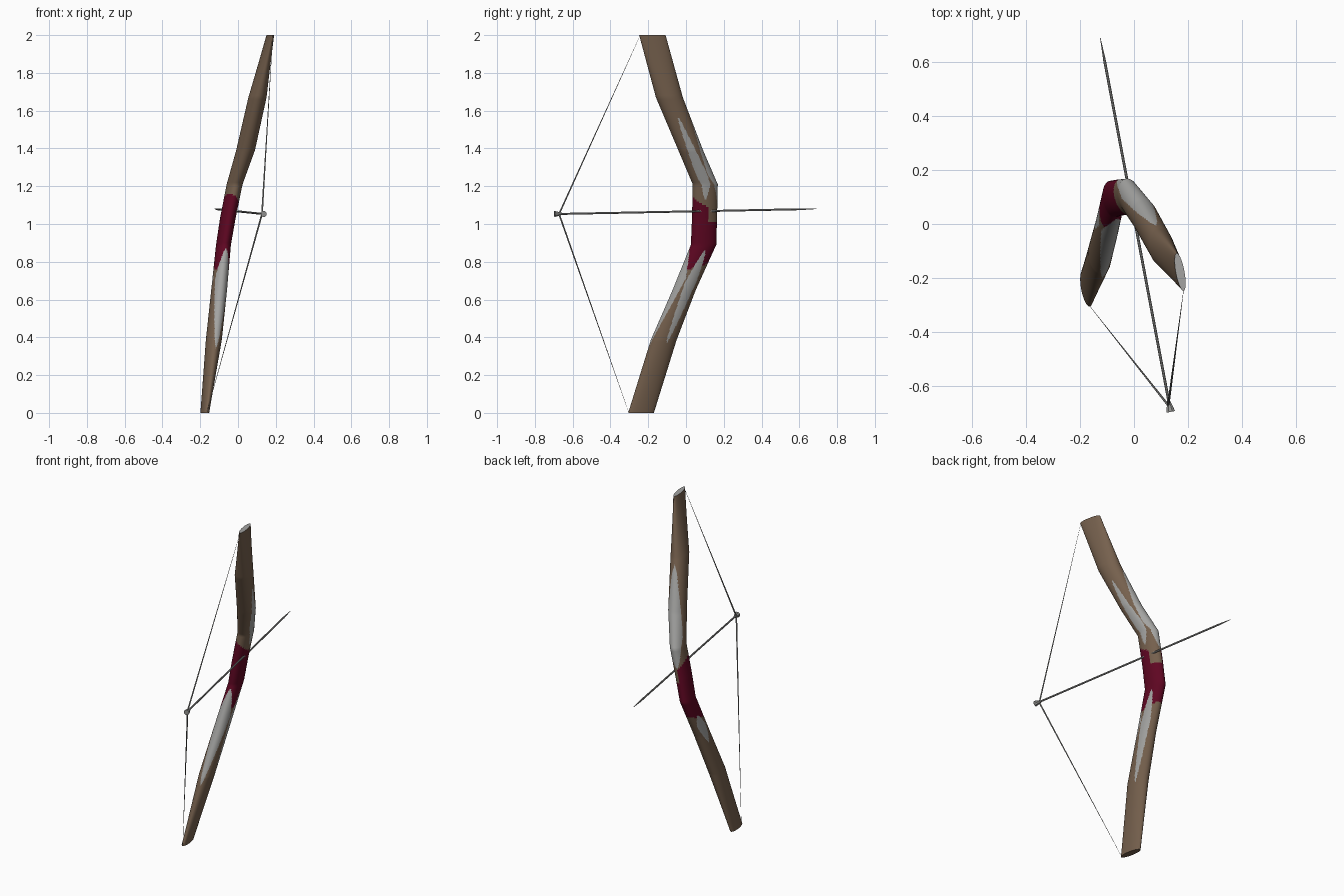
import bpy, bmesh, math
from mathutils import Vector

if "Cube" in bpy.data.objects:
    bpy.data.objects.remove(bpy.data.objects["Cube"])


def mat(name, rgb):
    m = bpy.data.materials.new(name)
    m.diffuse_color = (*rgb, 1)
    m.use_nodes = True
    m.node_tree.nodes["Principled BSDF"].inputs["Base Color"].default_value = m.diffuse_color
    return m


BROWN = mat("brown_wood", (0.18, 0.118, 0.075))
GREY = mat("pale_grey", (0.37, 0.37, 0.36))
RED = mat("crimson_wrap", (0.115, 0.002, 0.016))
STEEL = mat("steel_grey", (0.30, 0.30, 0.29))

YAW = math.radians(10.5)
SIDE = Vector((math.cos(YAW), math.sin(YAW), 0))    # across the bow
FWD = Vector((-math.sin(YAW), math.cos(YAW), 0))    # towards the arrow tip


def finish(bm, name, mats, angle=30):
    bmesh.ops.recalc_face_normals(bm, faces=bm.faces)
    me = bpy.data.meshes.new(name)
    bm.to_mesh(me)
    bm.free()
    for m in mats:
        me.materials.append(m)
    ob = bpy.data.objects.new(name, me)
    bpy.context.collection.objects.link(ob)
    bpy.context.view_layer.objects.active = ob
    ob.select_set(True)
    bpy.ops.object.shade_smooth_by_angle(angle=math.radians(angle))
    ob.select_set(False)
    return ob


# bow profile: height, centre x, centre y, half thickness, half depth
PROFILE = [
    (0.00, -0.176, -0.238, 0.020, 0.069), (0.386, -0.128, -0.118, 0.041, 0.069),
    (0.65, -0.100, -0.010, 0.041, 0.062), (0.89, -0.077, 0.093, 0.038, 0.068),
    (1.03, -0.054, 0.098, 0.040, 0.067), (1.21, -0.018, 0.102, 0.041, 0.067),
    (1.39, 0.040, 0.025, 0.049, 0.066), (1.67, 0.103, -0.088, 0.047, 0.072),
    (2.00, 0.171, -0.178, 0.016, 0.071)]


def bow_at(z):
    for p, q in zip(PROFILE, PROFILE[1:]):
        if z <= q[0]:
            k = (z - p[0]) / (q[0] - p[0])
            return [a + (b - a) * k for a, b in zip(p, q)]
    return PROFILE[-1]


# painted streaks: tip height, base height, centre angle, half width, base taper
STREAKS = [
    (0.34, 0.87, -85, 62, 0.3), (0.37, 0.86, 12, 30, 0.35), (0.60, 0.79, 158, 36, 0.4),
    (1.64, 1.10, 92, 68, 0.3), (1.57, 1.13, -4, 28, 0.3)]


def in_streak(z, deg, tip, base, centre, half, taper):
    k = (z - tip) / (base - tip)
    if not 0 < k < 1:
        return False
    off = abs((deg - centre + 180) % 360 - 180)
    return off < half * min((k / (1 - taper)) ** 0.7, ((1 - k) / taper) ** 0.6)


def bow_colour(z, deg):
    s, c = math.sin(math.radians(deg)), math.cos(math.radians(deg))
    if any(in_streak(z, deg, *st) for st in STREAKS):
        return 1
    top = 1.015 if c > 0 and s > 0.2 else 1.12 - 0.03 * s - 0.025 * c
    if 0.77 + 0.02 * s < z < top:
        return 2
    return 0


# bow: lofted horizontal ellipses, painted by height and angle
N = 96
heights = sorted({round(i * 0.01, 3) for i in range(201)} | {p[0] for p in PROFILE})
bm = bmesh.new()
rings = []
for z in heights:
    _, x, y, a, b = bow_at(z)
    ring = []
    for i in range(N):
        t = math.tau * i / N
        ring.append(bm.verts.new(Vector((x, y, z)) + SIDE * a * math.cos(t) + FWD * b * math.sin(t)))
    rings.append(ring)
for j in range(len(rings) - 1):
    zm = (heights[j] + heights[j + 1]) / 2
    for i in range(N):
        k = (i + 1) % N
        f = bm.faces.new((rings[j][i], rings[j][k], rings[j + 1][k], rings[j + 1][i]))
        f.material_index = bow_colour(zm, 360 * (i + 0.5) / N)
bm.faces.new(rings[0])
bm.faces.new(rings[-1]).material_index = 1
finish(bm, "bow", [BROWN, GREY, RED])


# round rods with a radius at each point
def rod(name, stations, material, n=8):
    bm = bmesh.new()
    pts = [Vector(p) for p, r in stations]
    axis = (pts[-1] - pts[0]).normalized()
    u = axis.cross(Vector((0.3, 0.2, 0.9))).normalized()
    v = axis.cross(u)
    loops = []
    for p, (_, r) in zip(pts, stations):
        loops.append([bm.verts.new(p + (u * math.cos(math.tau * i / n) + v * math.sin(math.tau * i / n)) * r)
                      for i in range(n)])
    for A, B in zip(loops, loops[1:]):
        for i in range(n):
            bm.faces.new((A[i], A[(i + 1) % n], B[(i + 1) % n], B[i]))
    bm.faces.new(loops[0])
    bm.faces.new(loops[-1])
    return finish(bm, name, [material])


TAIL, TIP = Vector((0.134, -0.685, 1.053)), Vector((-0.125, 0.69, 1.08))
along = lambda k: TAIL.lerp(TIP, k)

# arrow shaft with a tapered head, and its flared tail
rod("arrow", [(along(0), 0.0055), (along(0.935), 0.0055), (along(1), 0.001)], STEEL)
rod("arrow_tail", [(along(-0.008), 0.017), (along(0.004), 0.013), (along(0.022), 0.0055)], STEEL)

# drawn string, thinning towards the bow tips
NOCK = (0.127, -0.672, 1.053)
rod("string_upper", [(NOCK, 0.0045), ((0.184, -0.243, 1.998), 0.0006)], STEEL, 6)
rod("string_lower", [(NOCK, 0.0045), ((-0.165, -0.303, 0.002), 0.0006)], STEEL, 6)
